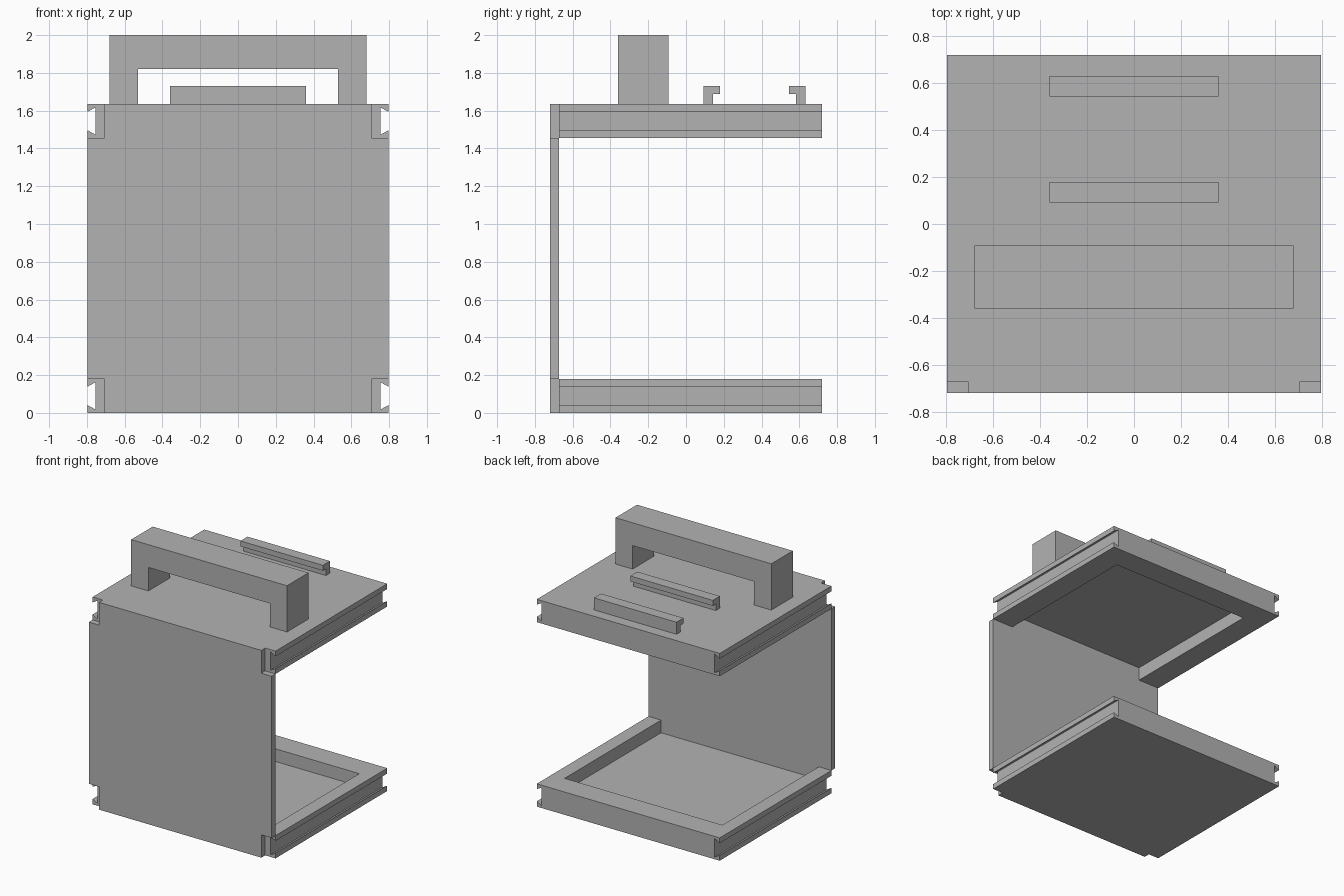
import bpy
import bmesh
from mathutils import Vector

cube = bpy.data.objects.get("Cube")
if cube:
    bpy.data.objects.remove(cube, do_unlink=True)

# One plain grey for the whole housing
grey = bpy.data.materials.new("plain_grey")
grey.use_nodes = True
colour = (0.45, 0.45, 0.45, 1)
grey.diffuse_color = colour
grey.node_tree.nodes["Principled BSDF"].inputs["Base Color"].default_value = colour

HALF_X, HALF_Y = 0.798, 0.72
BACK_OF_PANEL = -0.672
PLATE_H = 0.18
TOP_Z = 1.635


def prism(name, outline, axis, start, end):
    """Extrude a closed outline along x (outline in y, z) or y (outline in x, z)."""
    bm = bmesh.new()
    verts = [bm.verts.new((start, a, b) if axis == "x" else (a, start, b))
             for a, b in outline]
    face = bm.faces.new(verts)
    extruded = bmesh.ops.extrude_face_region(bm, geom=[face])["geom"]
    shift = Vector((1, 0, 0) if axis == "x" else (0, 1, 0)) * (end - start)
    bmesh.ops.translate(bm, vec=shift,
                        verts=[v for v in extruded if isinstance(v, bmesh.types.BMVert)])
    bmesh.ops.recalc_face_normals(bm, faces=bm.faces)
    mesh = bpy.data.meshes.new(name)
    bm.to_mesh(mesh)
    bm.free()
    mesh.materials.append(grey)
    obj = bpy.data.objects.new(name, mesh)
    bpy.context.collection.objects.link(obj)
    return obj


def mirrored(half):
    """Complete a right-hand outline with its mirror image in x."""
    return half + [(-x, z) for x, z in reversed(half)]


def rect(a0, a1, b0, b1):
    return [(a0, b0), (a1, b0), (a1, b1), (a0, b1)]


def plate(name, z, pocket_half_x, pocket_z):
    """Plate with dovetail side grooves and a pocket that runs to the panel."""
    mid, groove_x = z + PLATE_H / 2, HALF_X - 0.043
    half = [(HALF_X, z), (HALF_X, mid - 0.048), (groove_x, mid - 0.072),
            (groove_x, mid + 0.072), (HALF_X, mid + 0.048), (HALF_X, z + PLATE_H)]
    obj = prism(name, mirrored(half), "y", BACK_OF_PANEL, HALF_Y)
    cutter = prism(name + "_cutter", rect(-pocket_half_x, pocket_half_x, *pocket_z),
                   "y", -HALF_Y - 0.1, HALF_Y - 0.19)
    cutter.hide_render = True
    mod = obj.modifiers.new("pocket", "BOOLEAN")
    mod.operation = "DIFFERENCE"
    mod.solver = "EXACT"
    mod.object = cutter
    # Bake the cut and drop the cutter
    graph = bpy.context.evaluated_depsgraph_get()
    baked = bpy.data.meshes.new_from_object(obj.evaluated_get(graph))
    obj.modifiers.clear()
    obj.data = baked
    bpy.data.objects.remove(cutter, do_unlink=True)


# Bottom and top plates, pockets facing each other
TOP_PLATE_Z = TOP_Z - PLATE_H
plate("bottom_plate", 0, HALF_X - 0.11, (0.08, 0.4))
plate("top_plate", TOP_PLATE_Z, HALF_X - 0.186, (1.2, TOP_PLATE_Z + 0.105))

# Front panel, notched at its four corners
notch_x = 0.708
panel = [(notch_x, 0), (notch_x, PLATE_H), (HALF_X, PLATE_H),
         (HALF_X, TOP_PLATE_Z), (notch_x, TOP_PLATE_Z), (notch_x, TOP_Z)]
prism("front_panel", mirrored(panel), "y", -HALF_Y, BACK_OF_PANEL)

# Carrying handle
handle = [(0.53, 1.82), (0.53, TOP_Z), (0.68, TOP_Z), (0.68, 2.0)]
prism("handle", mirrored(handle), "y", -0.36, -0.092)

# Pair of hooked rails facing each other
for name, y, side in (("front_rail", 0.092, 1), ("rear_rail", 0.632, -1)):
    hook = [(0, TOP_Z), (0.05, TOP_Z), (0.05, 1.687),
            (0.088, 1.687), (0.088, 1.73), (0, 1.73)]
    prism(name, [(y + side * d, z) for d, z in hook], "x", -0.36, 0.36)
